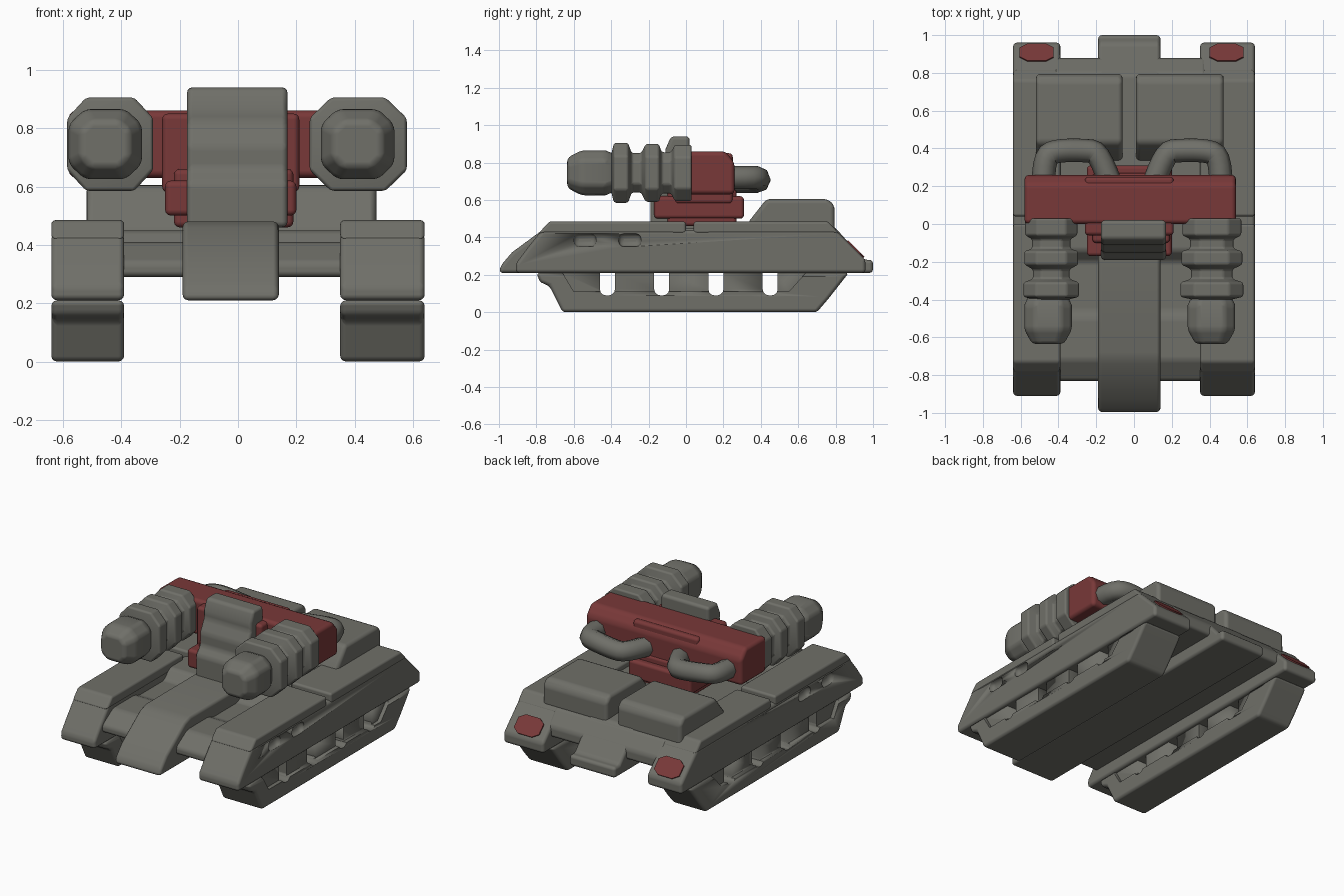
import bpy, bmesh, math
from mathutils import Vector

if "Cube" in bpy.data.objects:
    bpy.data.objects.remove(bpy.data.objects["Cube"], do_unlink=True)


def material(name, rgb):
    m = bpy.data.materials.new(name)
    m.use_nodes = True
    m.diffuse_color = (*rgb, 1)
    m.node_tree.nodes["Principled BSDF"].inputs["Base Color"].default_value = (*rgb, 1)
    m.node_tree.nodes["Principled BSDF"].inputs["Roughness"].default_value = 0.8
    return m


GREY = material("warm_grey", (0.16, 0.16, 0.14))
RED = material("dull_red", (0.19, 0.04, 0.04))


def finish(name, bm, mat, bevel):
    """Turn a bmesh into a rounded, smooth-shaded object."""
    bmesh.ops.recalc_face_normals(bm, faces=bm.faces)
    mesh = bpy.data.meshes.new(name)
    bm.to_mesh(mesh)
    bm.free()
    mesh.materials.append(mat)
    ob = bpy.data.objects.new(name, mesh)
    bpy.context.collection.objects.link(ob)
    for p in mesh.polygons:
        p.use_smooth = True
    mesh.set_sharp_from_angle(angle=math.radians(50))
    if bevel:
        mod = ob.modifiers.new("rounding", "BEVEL")
        mod.width = bevel
        mod.segments = 3
        mod.limit_method = "ANGLE"
        mod.angle_limit = math.radians(25)
        mod.harden_normals = True
    return ob


def loft(name, rings, mat, bevel):
    """Skin a stack of equal point rings and cap both ends."""
    bm = bmesh.new()
    loops = [[bm.verts.new(p) for p in ring] for ring in rings]
    for a, b in zip(loops, loops[1:]):
        for i in range(len(a)):
            j = (i + 1) % len(a)
            bm.faces.new((a[i], a[j], b[j], b[i]))
    bm.faces.new(loops[0])
    bm.faces.new(loops[-1])
    return finish(name, bm, mat, bevel)


def prism(name, profile, x0, x1, mat=GREY, bevel=0.02):
    """Side profile of (y, z) points pulled from x0 to x1."""
    return loft(name, [[(x, y, z) for y, z in profile] for x in (x0, x1)], mat, bevel)


def block(name, x, y, z, mat=GREY, bevel=0.02):
    (y0, y1), (z0, z1) = y, z
    return prism(name, [(y0, z0), (y1, z0), (y1, z1), (y0, z1)], *x, mat, bevel)


def barrel(name, rings, loc, mat=GREY, rx=1, rz=1, bevel=0.015):
    """Eight-sided body along y from (y, radius) rings."""
    k = 0.56
    octagon = [(1, -k), (1, k), (k, 1), (-k, 1), (-1, k), (-1, -k), (-k, -1), (k, -1)]
    ob = loft(name, [[(u * r * rx, y, v * r * rz) for u, v in octagon]
                     for y, r in rings], mat, bevel)
    ob.location = loc
    return ob


def cut(ob, cutter):
    cutter.hide_render = True
    cutter.hide_viewport = True
    cutter.display_type = "WIRE"
    mod = ob.modifiers.new("cut", "BOOLEAN")
    mod.operation = "DIFFERENCE"
    mod.solver = "EXACT"
    mod.object = cutter


# Hull between the tracks, with the raised centre strip
prism("hull", [(-0.83, 0.29), (-0.83, 0.34), (-0.72, 0.41), (-0.5, 0.41), (-0.46, 0.39),
               (-0.2, 0.39), (-0.14, 0.45), (0.8, 0.45), (0.88, 0.36), (0.88, 0.29)],
      -0.42, 0.38)
prism("centre_strip", [(-1, 0.21), (-0.99, 0.25), (-0.93, 0.32), (-0.74, 0.46), (-0.68, 0.48),
                       (0.3, 0.48), (0.79, 0.46), (0.95, 0.28), (1, 0.28), (1, 0.21)],
      -0.19, 0.14)

# Tracks, fenders and tail lights
track_profile = [(-0.80, 0.21), (-0.78, 0.16), (-0.73, 0.14), (-0.66, 0.0),
                 (0.70, 0.0), (0.76, 0.07), (0.87, 0.21)]
fender_profile = [(-0.91, 0.21), (-0.91, 0.26), (-0.85, 0.34), (-0.77, 0.44),
                  (0.80, 0.44), (0.96, 0.28), (0.96, 0.21)]
groove_profile = [(-0.66, 0.21), (-0.6, 0.11), (0.55, 0.11), (0.64, 0.21)]
for side, x0, x1, light_x in (("right", -0.64, -0.39, -0.515), ("left", 0.35, 0.64, 0.49)):
    track = prism(side + "_track", track_profile, x0, x1)
    for edge, g0, g1 in (("low", x0 - 0.1, x0 + 0.025), ("high", x1 - 0.025, x1 + 0.1)):
        cut(track, prism(f"{side}_{edge}_groove_cutter", groove_profile, g0, g1, bevel=0))
    for i in range(4):
        y = -0.42 + 0.29 * i
        cut(track, block(f"{side}_slot_cutter_{i}", (x0 - 0.2, x1 + 0.2),
                         (y - 0.04, y + 0.04), (0.09, 0.27), bevel=0.032))

    fender = prism(side + "_fender", fender_profile, x0, x1)
    outer = x0 if side == "right" else x1
    for i, y in enumerate((-0.54, -0.30)):
        cut(fender, block(f"{side}_dent_cutter_{i}", (outer - 0.03, outer + 0.03),
                          (y - 0.06, y + 0.06), (0.35, 0.42), bevel=0.028))
    prism(side + "_front_fender_top", [(-0.79, 0.42), (-0.73, 0.485), (0.0, 0.485), (0.0, 0.42)],
          x0, x1, bevel=0.015)
    prism(side + "_rear_fender_top", [(0.04, 0.42), (0.04, 0.485), (0.76, 0.485), (0.82, 0.42)],
          x0, x1, bevel=0.015)
    light = barrel(side + "_tail_light", [(0, 1), (0.008, 1)], (light_x, 0.905, 0.335),
                   RED, 0.09, 0.062, 0)
    light.rotation_euler.x = math.radians(45)

# Rear deck boxes
for side, x0, x1 in (("right", -0.52, -0.06), ("left", 0.01, 0.475)):
    prism(side + "_deck_box", [(0.32, 0.43), (0.34, 0.49), (0.43, 0.605), (0.76, 0.605),
                               (0.795, 0.57), (0.795, 0.43)], x0, x1, bevel=0.025)

# Turret: ring, core, cross beam and front shield
block("turret_ring", (-0.25, 0.2), (-0.17, 0.31), (0.5, 0.62), RED)
block("turret_neck", (-0.22, 0.19), (-0.1, 0.27), (0.46, 0.66), RED)
block("turret_core", (-0.26, 0.21), (-0.06, 0.25), (0.58, 0.85), RED)
prism("cross_beam", [(0.0, 0.63), (0.0, 0.86), (0.21, 0.86), (0.26, 0.80), (0.26, 0.63)],
      -0.58, 0.54, RED, 0.025)
prism("front_shield", [(-0.19, 0.46), (-0.19, 0.61), (-0.15, 0.66), (-0.15, 0.74), (-0.11, 0.82),
                       (-0.11, 0.87), (-0.08, 0.94), (0.02, 0.94), (0.02, 0.46)], -0.175, 0.17)

# Ribbed cannons
ribs = [(0.03, 0.15), (-0.06, 0.15), (-0.08, 0.11), (-0.13, 0.11), (-0.145, 0.155),
        (-0.215, 0.155), (-0.24, 0.105), (-0.29, 0.105), (-0.31, 0.16), (-0.385, 0.16),
        (-0.40, 0.1)]
tip = [(-0.36, 0.09), (-0.43, 0.12), (-0.56, 0.12), (-0.635, 0.08)]
for side, rib_x, tip_x, width in (("right", -0.438, -0.455, 0.92), ("left", 0.412, 0.41, 1.04)):
    barrel(side + "_cannon_ribs", ribs, (rib_x, 0, 0.745), rx=width, bevel=0.012)
    barrel(side + "_cannon_tip", tip, (tip_x, 0, 0.745), rx=1.05, bevel=0.02)


# Hoses behind the cross beam
def hose(name, path):
    curve = bpy.data.curves.new(name, "CURVE")
    curve.dimensions = "3D"
    curve.bevel_depth = 0.062
    curve.bevel_resolution = 2
    curve.use_fill_caps = True
    spline = curve.splines.new("NURBS")
    spline.points.add(len(path) - 1)
    for point, co in zip(spline.points, path):
        point.co = (*co, 1)
    spline.order_u = 3
    spline.use_endpoint_u = True
    spline.resolution_u = 4
    ob = bpy.data.objects.new(name, curve)
    bpy.context.collection.objects.link(ob)
    curve.materials.append(GREY)
    bpy.ops.object.select_all(action="DESELECT")
    ob.select_set(True)
    bpy.context.view_layer.objects.active = ob
    bpy.ops.object.convert(target="MESH")
    bpy.ops.object.shade_smooth_by_angle(angle=math.radians(50))


for side, sign, shift in (("right", -1, -0.02), ("left", 1, 0.0)):
    bend = [Vector(p) for p in ((0.46, 0.2, 0.72), (0.46, 0.36, 0.72), (0.38, 0.39, 0.72),
                                (0.24, 0.39, 0.70), (0.16, 0.38, 0.70), (0.1, 0.2, 0.70))]
    hose(side + "_hose", [(p.x * sign + shift, p.y, p.z) for p in bend])
